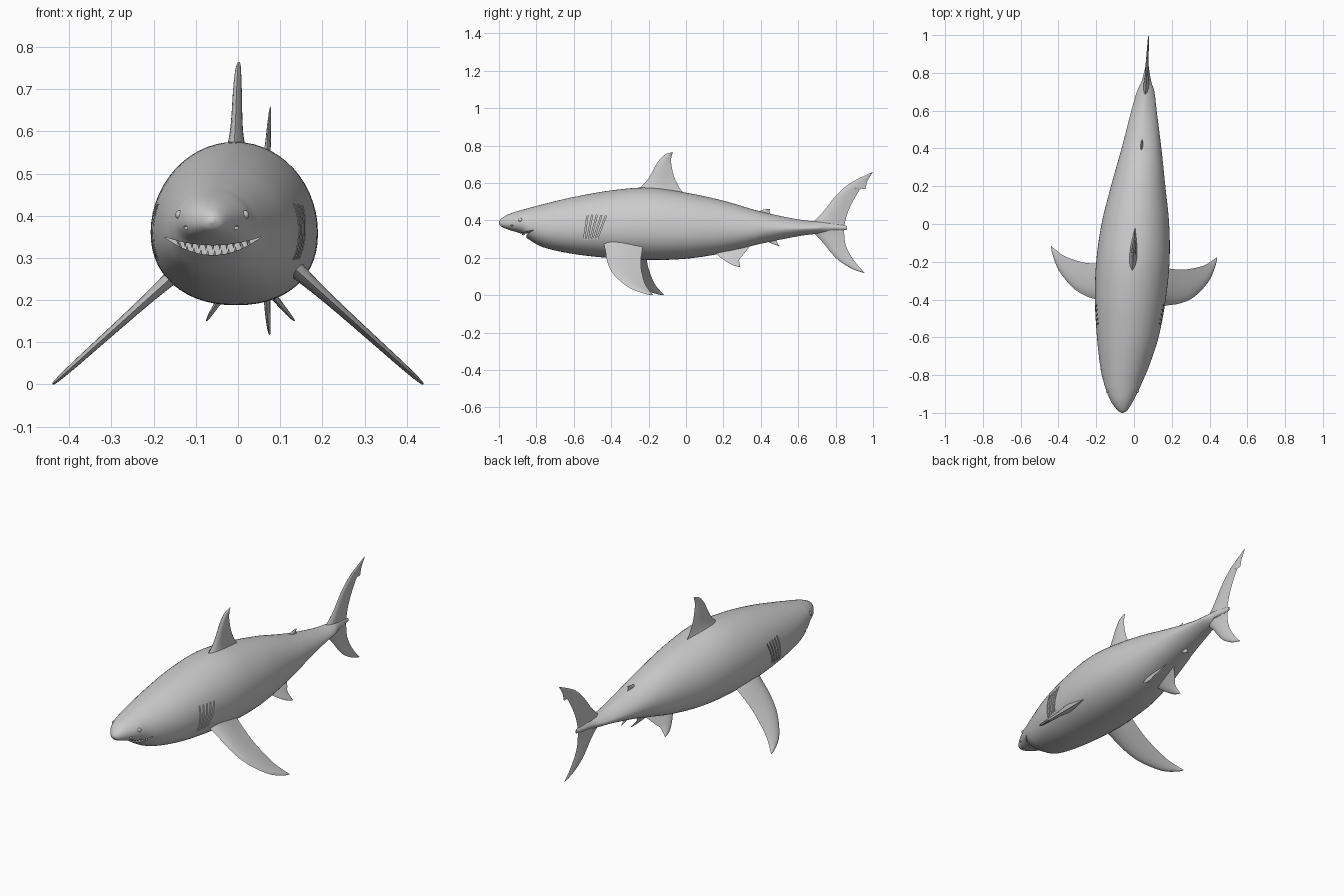
import bpy, bmesh, math
from mathutils import Vector, Matrix

if "Cube" in bpy.data.objects:
    bpy.data.objects.remove(bpy.data.objects["Cube"], do_unlink=True)

grey = bpy.data.materials.new("shark grey")
grey.use_nodes = True
grey.diffuse_color = (0.6, 0.6, 0.6, 1)
grey.node_tree.nodes["Principled BSDF"].inputs["Base Color"].default_value = grey.diffuse_color
parts = []


def finish(bm, name, keep=True):
    bmesh.ops.remove_doubles(bm, verts=bm.verts, dist=0.00001)
    bmesh.ops.recalc_face_normals(bm, faces=bm.faces)
    mesh = bpy.data.meshes.new(name)
    bm.to_mesh(mesh)
    bm.free()
    mesh.materials.append(grey)
    obj = bpy.data.objects.new(name, mesh)
    bpy.context.collection.objects.link(obj)
    if keep:
        parts.append(obj)
    else:
        obj.hide_render = True
    return obj


def loft(rings, name, keep=True):
    """Skin a list of closed rings and cap both ends."""
    bm = bmesh.new()
    rows = [[bm.verts.new(p) for p in ring] for ring in rings]
    n = len(rows[0])
    for a, b in zip(rows, rows[1:]):
        for i in range(n):
            j = (i + 1) % n
            bm.faces.new((a[i], a[j], b[j], b[i]))
    bm.faces.new(rows[0])
    bm.faces.new(rows[-1])
    return finish(bm, name, keep)


def spline(points, t):
    """Smooth curve through points of any dimension, t from 0 to 1."""
    last = len(points) - 1
    i = min(int(t * last), last - 1)
    f = t * last - i
    a, b, c, d = (Vector(points[min(max(k, 0), last)]) for k in range(i - 1, i + 3))
    return b + f / 2 * (c - a + f * (2 * a - 5 * b + 4 * c - d + f * (3 * (b - c) + d - a)))


# Body stations: y, bottom, top, right edge, left edge
STATIONS = [
    (-1, .383, .393, -.066, -.056), (-.985, .365, .412, -.088, -.034),
    (-.94, .347, .436, -.122, -.006), (-.88, .328, .455, -.147, .025),
    (-.84, .298, .466, -.16, .042), (-.76, .255, .487, -.178, .077),
    (-.6, .22, .525, -.196, .13), (-.4, .198, .56, -.207, .168),
    (-.2, .188, .575, -.2, .188), (0, .195, .548, -.172, .186),
    (.2, .225, .505, -.122, .166), (.4, .275, .447, -.066, .145),
    (.6, .315, .405, -.014, .12), (.7, .328, .395, .015, .108),
    (.76, .335, .393, .042, .09), (.86, .35, .37, .066, .074)]
SECTIONS = [spline(STATIONS, i / 105) for i in range(106)]


def section(y):
    for a, b in zip(SECTIONS, SECTIONS[1:]):
        if y <= b[0]:
            return a.lerp(b, max(0, (y - a[0]) / (b[0] - a[0])))
    return SECTIONS[-1]


def axis(y):
    s = section(y)
    return (s[3] + s[4]) / 2


def half_width(y, z):
    _, low, high, right, left = section(y)
    mid = low + 0.45 * (high - low)
    k = (z - mid) / (high - mid if z > mid else mid - low)
    return (left - right) / 2 * math.sqrt(max(0, 1 - k * k))


def front_y(x, z):
    """First y, from the nose, where the body reaches this x and z."""
    y = -0.99
    while y < -0.7 and abs(x - axis(y)) > half_width(y, z):
        y += 0.004
    return y


def body_ring(s, n=56):
    y, low, high, right, left = s
    mid = low + 0.45 * (high - low)
    ring = []
    for i in range(n):
        a = 2 * math.pi * i / n
        c, d = math.cos(a), math.sin(a)
        power = 0.9 if d < 0 and y < 0.4 else 1 + 0.3 * max(0, min(1, (y - 0.4) * 4))
        x = (left + right) / 2 + (left - right) / 2 * math.copysign(abs(c) ** power, c)
        height = high - mid if d > 0 else mid - low
        ring.append((x, y, mid + height * math.copysign(abs(d) ** power, d)))
    return ring


body = loft([body_ring(s) for s in SECTIONS], "body")

# Mouth: crescent cutter
MOUTH_X = axis(-0.85)


def lip(k, drop):
    return MOUTH_X + 0.115 * k, 0.35 - drop * (1 - k * k)


steps = [i / 12 for i in range(-12, 13)]
crescent = [lip(k, 0.043) for k in steps] + [lip(k, 0.02) for k in steps[-2:0:-1]]
mouth_cutter = loft([[(x, y, z) for x, z in crescent] for y in (-1.1, -0.77)], "mouth_cutter", False)

# Gill slits and nostrils: one joint cutter
bm = bmesh.new()
for side in (-1, 1):
    for i in range(5):
        low_y, high_y = -0.545 + 0.017 * i, -0.527 + 0.025 * i
        y = (low_y + high_y) / 2
        x = axis(y) + side * (half_width(y, 0.36) + 0.025)
        turn = Matrix.Rotation(-math.atan((high_y - low_y) / 0.13), 4, "X")
        place = Matrix.Translation((x, y, 0.362)) @ turn @ Matrix.Diagonal((0.09, 0.006, 0.135, 1))
        bmesh.ops.create_cube(bm, size=1, matrix=place)
    x = axis(-0.93) + side * half_width(-0.93, 0.372)
    place = Matrix.Translation((x, -0.93, 0.372)) @ Matrix.Diagonal((1, 1.3, 0.6, 1))
    bmesh.ops.create_icosphere(bm, subdivisions=2, radius=0.008, matrix=place)
slit_cutter = finish(bm, "slit_cutter", False)

bpy.context.view_layer.objects.active = body
for cutter in (mouth_cutter, slit_cutter):
    mod = body.modifiers.new("cut", "BOOLEAN")
    mod.operation = "DIFFERENCE"
    mod.solver = "EXACT"
    mod.object = cutter
    bpy.ops.object.modifier_apply(modifier=mod.name)
    bpy.data.objects.remove(cutter, do_unlink=True)

# Teeth along both lips
bm = bmesh.new()
for drop, up in ((0.021, False), (0.042, True)):
    for i in range(-5, 6):
        x, z = lip(i / 7 + (0.04 if up else 0), drop)
        y = front_y(x, z) + 0.008
        height = 0.014
        turn = Matrix.Rotation(0 if up else math.pi, 4, "X")
        place = Matrix.Translation((x, y, z + (0.004 if up else -0.004))) @ turn
        bmesh.ops.create_cone(bm, cap_ends=True, segments=6, radius1=0.005,
                              radius2=0, depth=height, matrix=place)
finish(bm, "teeth")

# Eyes
for side, label in ((-1, "right"), (1, "left")):
    bm = bmesh.new()
    x = axis(-0.885) + side * (half_width(-0.885, 0.402) - 0.005)
    place = Matrix.Translation((x, -0.885, 0.402))
    bmesh.ops.create_uvsphere(bm, u_segments=16, v_segments=10, radius=0.011, matrix=place)
    finish(bm, label + "_eye")


def fin(name, lead, trail, place, normal, thick, flare=0.0, rows=28, cols=10):
    """Foil between a leading and a trailing edge, both from root to tip."""
    normal = Vector(normal).normalized()
    rings = []
    for r in range(rows + 1):
        s = r / rows
        a, b = spline(lead, s), spline(trail, s)
        depth = thick * (1 - s) ** 0.5 + flare * math.exp(-s * 9)
        ring = []
        for k in range(2 * cols):
            u = k / cols if k <= cols else 2 - k / cols
            bulge = depth * math.sin(math.pi * u ** 0.65)
            ring.append(Vector(place(*a.lerp(b, u))) + normal * (bulge if k <= cols else -bulge))
        rings.append(ring)
    return loft(rings, name)


def upright(y, z):
    return axis(y) + 0.05 * max(0, y - 0.86), y, z


# Fins on the centre line
UP = (1, 0, 0)
fin("dorsal_fin", [(-.29, .54), (-.245, .575), (-.2, .625), (-.155, .705), (-.115, .75), (-.07, .765)],
    [(.0, .53), (-.035, .575), (-.062, .63), (-.075, .68), (-.08, .725), (-.07, .765)],
    upright, UP, 0.016, 0.03)
fin("second_dorsal_fin", [(.35, .43), (.41, .456), (.45, .462)],
    [(.47, .42), (.447, .44), (.45, .462)], upright, UP, 0.008)
fin("anal_fin", [(.41, .3), (.46, .275), (.5, .262)],
    [(.5, .32), (.485, .29), (.5, .262)], upright, UP, 0.007)
fin("upper_tail_lobe", [(.63, .35), (.72, .43), (.8, .53), (.88, .6), (1, .66)],
    [(.845, .34), (.852, .4), (.872, .46), (.905, .525), (.94, .575), (.958, .568), (.97, .61), (1, .66)],
    upright, UP, 0.011, 0.012)
fin("lower_tail_lobe", [(.64, .37), (.72, .295), (.8, .2), (.88, .145), (.957, .117)],
    [(.845, .35), (.85, .285), (.87, .23), (.91, .17), (.957, .117)], upright, UP, 0.011, 0.012)

# Paired fins
for side, label in ((-1, "right"), (1, "left")):
    def pectoral(x, y):
        swing = 0.025 + 0.13 * (x - 0.17) if side < 0 else 0
        return side * x, y + swing, 0.252 - 0.9 * (x - 0.16)

    def pelvic(y, z):
        return axis(y) + side * (0.06 + 0.75 * (0.21 - z)), y, z

    fin(label + "_pectoral_fin",
        [(.1, -.45), (.17, -.432), (.245, -.42), (.32, -.385), (.395, -.305), (.43, -.225), (.44, -.175)],
        [(.1, -.22), (.18, -.235), (.25, -.242), (.31, -.235), (.37, -.22), (.41, -.197), (.44, -.175)],
        pectoral, (side * 0.67, 0, 0.74), 0.013, 0.02)
    fin(label + "_pelvic_fin", [(.12, .26), (.18, .205), (.24, .165), (.29, .15)],
        [(.34, .26), (.305, .215), (.285, .19), (.29, .15)], pelvic, (side * 0.8, 0, 0.6), 0.009)

# Smooth shading
bpy.ops.object.select_all(action="DESELECT")
for obj in parts:
    obj.select_set(True)
bpy.context.view_layer.objects.active = body
bpy.ops.object.shade_smooth_by_angle(angle=math.radians(40))
